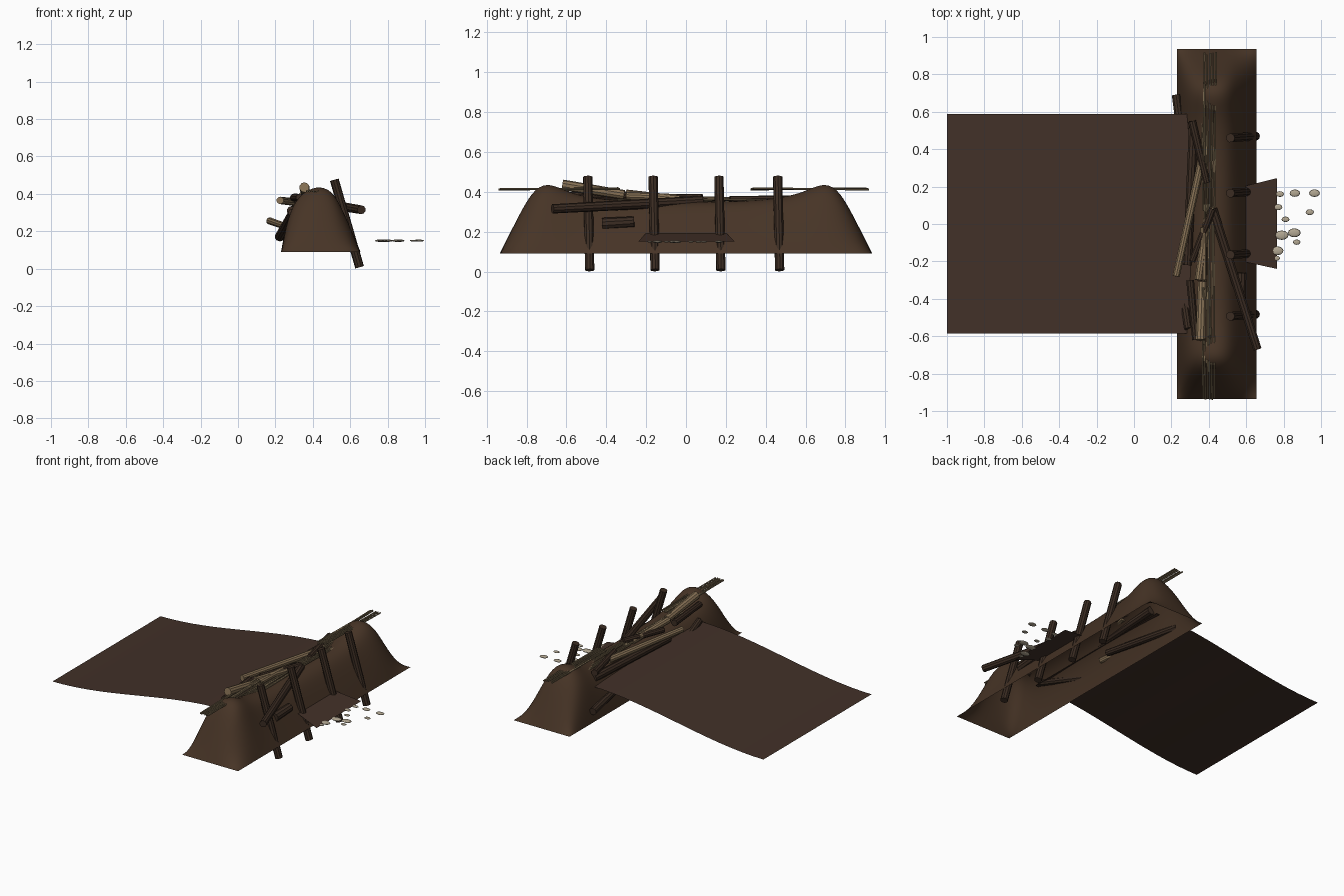
import bpy, bmesh, random
from mathutils import Vector

random.seed(4)
if "Cube" in bpy.data.objects:
    bpy.data.objects.remove(bpy.data.objects["Cube"])


def material(name, rgb):
    m = bpy.data.materials.new(name)
    m.use_nodes = True
    m.diffuse_color = (*rgb, 1)
    m.node_tree.nodes["Principled BSDF"].inputs["Base Color"].default_value = (*rgb, 1)
    return m


MUD = material("mud", (0.062, 0.034, 0.019))
WATER = material("murky water", (0.054, 0.030, 0.021))
BARK = material("dark bark", (0.043, 0.025, 0.016))
WOOD = material("pale wood", (0.24, 0.165, 0.090))
STRAW = material("dry reed", (0.21, 0.155, 0.085))
FOAM = material("foam", (0.45, 0.39, 0.29))


def finish(name, bm, mat, smooth=True):
    bmesh.ops.recalc_face_normals(bm, faces=bm.faces)
    mesh = bpy.data.meshes.new(name)
    bm.to_mesh(mesh)
    bm.free()
    mesh.materials.append(mat)
    for p in mesh.polygons:
        p.use_smooth = smooth
    ob = bpy.data.objects.new(name, mesh)
    bpy.context.collection.objects.link(ob)
    return ob


def sheet(name, rows, mat):
    """Skin a list of equally long point rows."""
    bm = bmesh.new()
    grid = [[bm.verts.new(p) for p in row] for row in rows]
    for a, b in zip(grid, grid[1:]):
        for i in range(len(a) - 1):
            bm.faces.new((a[i], a[i + 1], b[i + 1], b[i]))
    return finish(name, bm, mat)


def log(name, start, end, radius, mat, tip=1.0, sides=10):
    """A round stick between two points."""
    a, b = Vector(start), Vector(end)
    d = b - a
    bm = bmesh.new()
    bmesh.ops.create_cone(bm, cap_ends=True, segments=sides, radius1=radius,
                          radius2=radius * tip, depth=d.length)
    turn = d.to_track_quat('Z', 'Y')
    for v in bm.verts:
        v.co = turn @ v.co + (a + b) / 2
    ob = finish(name, bm, mat)
    bpy.ops.object.select_all(action='DESELECT')
    ob.select_set(True)
    bpy.context.view_layer.objects.active = ob
    bpy.ops.object.shade_smooth_by_angle()
    return ob


# Mud bank: hollow mound, higher at both ends
section = [(0.23, 0), (0.25, .32), (0.28, .64), (0.33, .89), (0.42, 1.03),
           (0.5, .96), (0.55, .71), (0.6, .38), (0.655, 0)]
half = [(0, .26), (.2, .262), (.4, .27), (.55, .295), (.63, .33), (.7, .355),
        (.77, .32), (.85, .17), (.935, 0)]
ridge = [(-y, h) for y, h in half[:0:-1]] + half
bank = sheet("mud_bank", [[(x, y, 0.09 + f * h) for x, f in section]
                          for y, h in ridge], MUD)
sub = bank.modifiers.new("smooth", 'SUBSURF')
sub.levels = sub.render_levels = 2
sub.boundary_smooth = 'PRESERVE_CORNERS'

# Pond surface rising toward the bank
rows = []
for i in range(17):
    t = i / 16
    z = 0.13 + 0.155 * t * t * (3 - 2 * t)
    rows.append([(-1 + 1.31 * t, y, z) for y in (-0.585, 0, 0.588)])
sheet("pond_surface", rows, WATER)

# Spillway apron
sheet("spillway", [[(0.58, -0.2, 0.195), (0.58, 0.2, 0.195)],
                   [(0.765, -0.24, 0.15), (0.765, 0.245, 0.15)]], WATER)

# Leaning support posts
for i, y in enumerate((-0.483, -0.155, 0.175, 0.47)):
    log(f"support_post_{i}", (0.65, y, 0.008), (0.515, y - 0.01, 0.475), 0.024, BARK)

# Dark logs
for i, (a, b, r) in enumerate([
        ((.42, .08, .355), (.66, -.67, .315), .026),
        ((.32, .55, .32), (.285, -.22, .31), .027),
        ((.31, .55, .36), (.39, .22, .36), .022),
        ((.42, .08, .37), (.31, -.2, .37), .02),
        ((.30, -.3, .38), (.33, -.62, .38), .022),
        ((.225, .69, .17), (.30, .1, .22), .024),
        ((.22, -.1, .17), (.29, -.56, .30), .024),
        ((.57, -.42, .24), (.575, -.26, .25), .03)]):
    log(f"dark_log_{i}", a, b, r, BARK, 0.9)

# Pale peeled logs
for i, (a, b, r) in enumerate([
        ((.355, -.62, .435), (.365, -.31, .385), .027),
        ((.345, -.3, .39), (.39, .03, .355), .022),
        ((.36, .33, .35), (.225, -.28, .365), .022),
        ((.37, -.3, .38), (.37, -.02, .37), .02),
        ((.17, .48, .255), (.27, 0, .22), .02)]):
    log(f"pale_log_{i}", a, b, r, WOOD, 0.9)

# Reed bundles along the crest
for b, (y0, y1, z, count) in enumerate([(-.93, -.33, .415, 6), (-.5, .1, .357, 6),
                                        (.08, .68, .36, 6), (.33, .91, .415, 6)]):
    for i in range(count):
        x = 0.37 + 0.012 * i
        s = random.uniform(-.012, .012)
        log(f"reed_{b}_{i}", (x, y0 + s, z + s / 3), (x + s, y1 + s, z - s / 3),
            0.005, STRAW, sides=6)

# Floating foam flecks
for i, (x, y, r) in enumerate([
        (.78, .16, .022), (.86, .165, .028), (.965, .165, .029), (.77, .09, .023),
        (.81, .025, .021), (.94, .063, .022), (.79, -.06, .036), (.857, -.047, .034),
        (.87, -.097, .02), (.765, -.143, .034), (.763, -.183, .018)]):
    bm = bmesh.new()
    bmesh.ops.create_uvsphere(bm, u_segments=12, v_segments=6, radius=r)
    for v in bm.verts:
        v.co = (v.co.x + x, v.co.y * 0.7 + y, v.co.z * 0.2 + 0.15)
    finish(f"foam_fleck_{i}", bm, FOAM)
